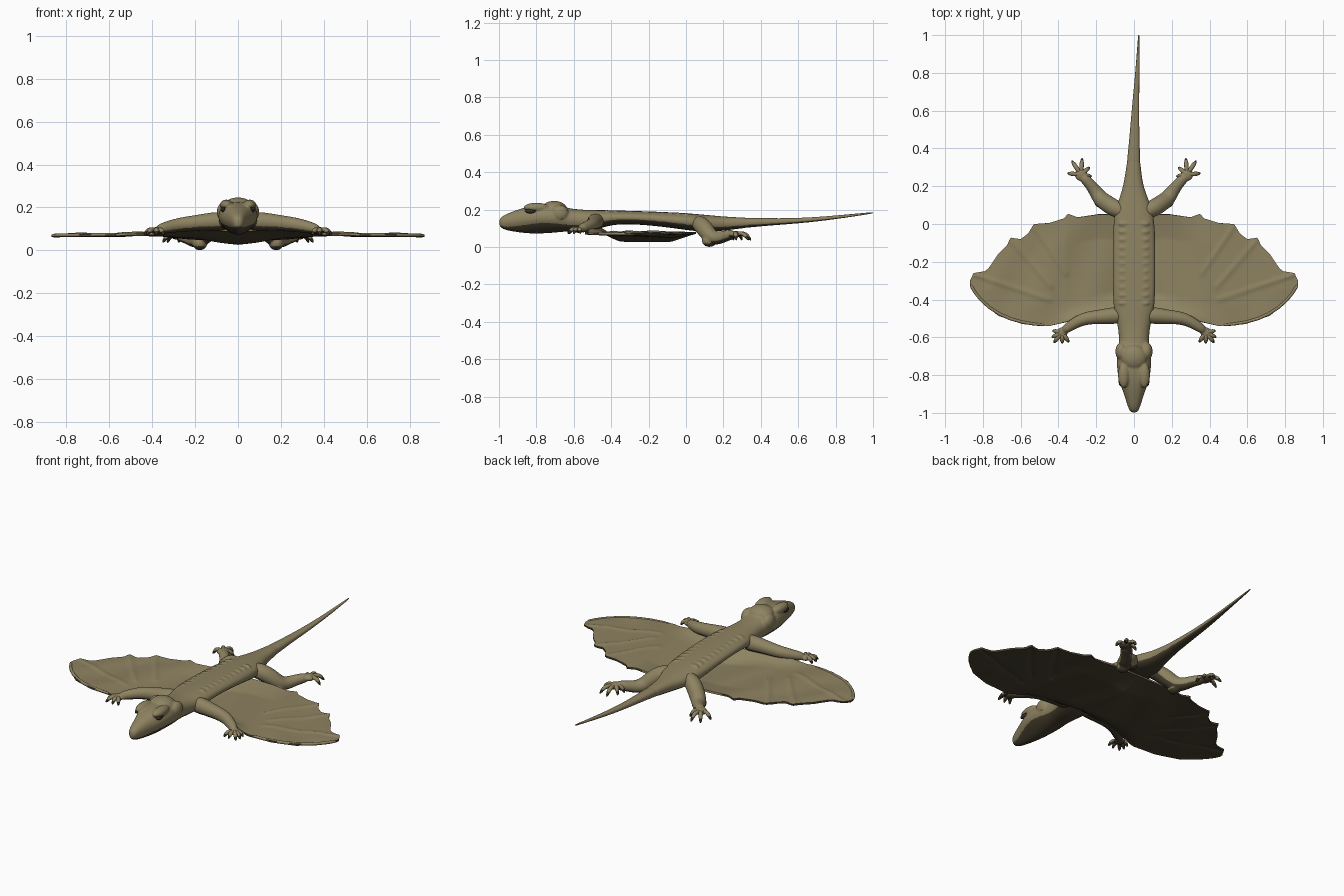
import bpy, bmesh, math
from mathutils import Vector

cube = bpy.data.objects.get("Cube")
if cube:
    bpy.data.objects.remove(cube)


def material(name, rgb):
    m = bpy.data.materials.new(name)
    m.use_nodes = True
    m.diffuse_color = (*rgb, 1)
    m.node_tree.nodes["Principled BSDF"].inputs["Base Color"].default_value = (*rgb, 1)
    return m


SKIN = material("olive_skin", (0.27, 0.225, 0.12))
BELLY = material("dark_underside", (0.062, 0.05, 0.028))
DARK = material("dark_eye_and_claw", (0.035, 0.029, 0.018))


def finish(bm, name, mirror=False, subdiv=0, voxel=0, thickness=0, under=-.5, mat=None):
    """Apply the modifiers, then colour faces that look down dark."""
    bmesh.ops.recalc_face_normals(bm, faces=bm.faces)
    me = bpy.data.meshes.new(name)
    bm.to_mesh(me)
    bm.free()
    ob = bpy.data.objects.new(name, me)
    bpy.context.collection.objects.link(ob)
    if mirror:
        ob.modifiers.new("mirror", 'MIRROR')
    if subdiv:
        s = ob.modifiers.new("smooth", 'SUBSURF')
        s.levels = s.render_levels = subdiv
    if voxel:
        r = ob.modifiers.new("fuse", 'REMESH')
        r.mode = 'VOXEL'
        r.voxel_size = voxel
        s = ob.modifiers.new("soften", 'SMOOTH')
        s.iterations = 6
    if thickness:
        s = ob.modifiers.new("thickness", 'SOLIDIFY')
        s.thickness = thickness
        s.offset = -1 if me.polygons[0].normal.z > 0 else 1
    baked = bpy.data.meshes.new_from_object(ob.evaluated_get(bpy.context.evaluated_depsgraph_get()))
    ob.modifiers.clear()
    ob.data = baked
    bpy.data.meshes.remove(me)
    baked.name = name
    baked.materials.clear()
    for m in ([mat] if mat else [SKIN, BELLY]):
        baked.materials.append(m)
    for p in baked.polygons:
        p.use_smooth = True
        p.material_index = 1 if not mat and p.normal.z < under else 0
    baked.set_sharp_from_angle(angle=math.radians(50))


def skin_rings(bm, rings):
    loops = [[bm.verts.new(p) for p in r] for r in rings]
    n = len(loops[0])
    for a, b in zip(loops, loops[1:]):
        for i in range(n):
            bm.faces.new((a[i], a[(i + 1) % n], b[(i + 1) % n], b[i]))
    bm.faces.new(loops[0])
    bm.faces.new(loops[-1])


def tube(bm, pts, n=10):
    """Round limb through (x, y, z, radius) points."""
    c = [Vector(p[:3]) for p in pts]
    rings = []
    for i, p in enumerate(pts):
        t = (c[min(i + 1, len(c) - 1)] - c[max(i - 1, 0)]).normalized()
        u = t.cross(Vector((0, 0, 1))).normalized()
        v = u.cross(t)
        rings.append([c[i] + p[3] * 1.04 * (u * math.cos(k * math.tau / n) + v * math.sin(k * math.tau / n))
                      for k in range(n)])
    skin_rings(bm, rings)


def blob(bm, centre, size):
    r = bmesh.ops.create_uvsphere(bm, u_segments=16, v_segments=10, radius=1)
    for v in r["verts"]:
        v.co = Vector([c + s * q for c, s, q in zip(centre, size, v.co)])


def lerp(table, x):
    for (x0, y0), (x1, y1) in zip(table, table[1:]):
        if x <= x1:
            return y0 + (y1 - y0) * (x - x0) / (x1 - x0)
    return table[-1][1]


# Head, trunk and tail: y, centre x, half width, bottom, top, chin taper
SECTIONS = [
    (-1.0, 0, .018, .108, .152, .2), (-.97, 0, .033, .09, .174, .25),
    (-.9, 0, .054, .078, .2, .4), (-.83, 0, .082, .07, .224, .45),
    (-.75, 0, .095, .072, .23, .4), (-.68, 0, .092, .078, .222, .25),
    (-.62, 0, .077, .085, .205, .1), (-.53, 0, .088, .08, .198, .1),
    (-.46, 0, .108, .098, .198, 0), (-.38, 0, .113, .125, .196, 0),
    (-.2, 0, .114, .118, .191, 0), (-.03, 0, .114, .095, .184, 0),
    (.08, 0, .1, .08, .175, 0), (.17, -.003, .062, .083, .166, 0),
    (.25, -.004, .044, .093, .16, 0), (.4, 0, .029, .112, .154, 0),
    (.6, .007, .02, .125, .153, 0), (.8, .018, .011, .148, .168, 0),
    (.99, .025, .004, .178, .186, 0), (1.0, .025, .003, .18, .186, 0)]


def loft(bm, sections):
    rings = []
    for y, cx, w, lo, hi, taper in sections:
        ring = []
        for k in range(20):
            a = k * math.tau / 20
            c, s = math.cos(a), math.sin(a)
            px = math.copysign(abs(c) ** .85, c) * (1 - taper * max(0, -s))
            pz = math.copysign(abs(s) ** .85, s)
            ring.append((cx + w * px, y, (lo + hi) / 2 + (hi - lo) / 2 * pz))
        rings.append(ring)
    skin_rings(bm, rings)


# Trunk and head fused with crown, brows, jaw muscles and rib bumps
bm = bmesh.new()
loft(bm, SECTIONS[:16])
blob(bm, (0, -.705, .205), (.072, .07, .042))
for side in (-1, 1):
    blob(bm, (side * .054, -.8, .211), (.032, .07, .026))
    blob(bm, (side * .066, -.675, .18), (.034, .05, .045))
    for i in range(11):
        blob(bm, (side * .055, -.42 + i * .042, .186 - i * .0014), (.028, .014, .012))
finish(bm, "head_and_trunk", subdiv=2, voxel=.005)
bm = bmesh.new()
loft(bm, SECTIONS[14:])
finish(bm, "tail", subdiv=2)
bm = bmesh.new()
blob(bm, (.07, -.83, .192), (.012, .03, .013))
finish(bm, "eyes", mirror=True, mat=DARK)

# Gliding membrane: leading and scalloped trailing edge
FRONT = [(0, -.45), (.2, -.48), (.45, -.54), (.59, -.53), (.72, -.485),
         (.81, -.41), (.85, -.355), (.868, -.32)]
REAR = [(0, .05), (.19, .05), (.3, .035), (.35, .055), (.37, .03), (.45, .005),
        (.53, .0), (.56, -.05), (.6, -.08), (.655, -.072), (.67, -.11),
        (.72, -.16), (.77, -.235), (.79, -.25), (.85, -.26), (.868, -.3)]
VEINS = [((.45, -.4), (.84, -.27)), ((.44, -.33), (.655, -.08)), ((.36, -.26), (.53, -.01))]


def vein_ridge(x, y):
    p, height = Vector((x, y)), 0
    for a, b in VEINS:
        a, b = Vector(a), Vector(b)
        t = max(0, min(1, (p - a).dot(b - a) / (b - a).length_squared))
        height = max(height, math.exp(-((p - a.lerp(b, t)).length / .013) ** 2))
    return .005 * height


def wing_z(x, y):
    f, r = lerp(FRONT, x), lerp(REAR, x)
    window = max(0, min(1, (y - f) / .1, (r - y) / .13))
    sag = .04 * max(0, 1 - x / .36) * window
    lift = .02 * max(0, min(1, (.42 - x) / .1)) * math.exp(-((y - f) / .04) ** 2)
    ripple = .004 * window * math.sin(x * 22 + y * 8)
    return .081 - sag + lift + ripple - .008 * (x / .87) ** 2 + vein_ridge(x, y)


bm = bmesh.new()
COLS, ROWS = 100, 44
grid = []
for i in range(COLS + 1):
    x = .868 * i / COLS
    f, r = lerp(FRONT, x), lerp(REAR, x)
    ys = [f + (r - f) * j / ROWS for j in range(ROWS + 1)]
    grid.append([bm.verts.new((x, y, wing_z(x, y))) for y in ys])
for a, b in zip(grid, grid[1:]):
    for j in range(ROWS):
        bm.faces.new((a[j], b[j], b[j + 1], a[j + 1]))
finish(bm, "wing_membrane", mirror=True, thickness=.011, under=.1)

# Leading edge rim
bm = bmesh.new()
tube(bm, [(x, y + .004, wing_z(x, y) - .004, .009) for x, y in FRONT[2:]], 8)
finish(bm, "wing_rim", mirror=True, subdiv=1, under=-.3)


# Limbs fused with their palms, then splayed toes with dark claws
def limb(name, path, palm, palm_size, toes, tip_z, heel=None):
    bm = bmesh.new()
    tube(bm, path, 12)
    blob(bm, palm, palm_size)
    if heel:
        blob(bm, *heel)
    finish(bm, name + "_legs", mirror=True, subdiv=2, voxel=.005)
    toe_bm, claw_bm = bmesh.new(), bmesh.new()
    p = Vector(palm)
    for x, y in toes:
        tip = Vector((x, y, tip_z))
        mid, end = p.lerp(tip, .55), p.lerp(tip, .8)
        end.z = (p.z + tip_z) / 2 + .006
        tube(toe_bm, [(*p, .014), (mid.x, mid.y, p.z + .008, .012), (*end, .012),
                      (*end.lerp(tip, .3), .008)], 8)
        tube(claw_bm, [(*end, .009), (*end.lerp(tip, .5), .009), (*tip, .002)], 8)
    finish(toe_bm, name + "_toes", mirror=True, subdiv=1, under=-.3)
    finish(claw_bm, name + "_claws", mirror=True, subdiv=1, mat=DARK)


limb("front", [(.04, -.48, .135, .045), (.11, -.485, .135, .045), (.19, -.492, .128, .037),
               (.27, -.5, .12, .034), (.33, -.535, .108, .028), (.38, -.57, .095, .022)],
     (.38, -.575, .092), (.03, .03, .017),
     [(.345, -.625), (.38, -.632), (.425, -.628), (.435, -.6), (.43, -.565)], .07)
limb("hind", [(.04, .06, .13, .04), (.1, .08, .122, .046), (.145, .11, .085, .046),
              (.18, .135, .05, .042), (.205, .175, .046, .035), (.24, .22, .062, .028),
              (.28, .26, .068, .027)],
     (.28, .262, .068), (.036, .036, .019),
     [(.225, .252), (.235, .3), (.275, .348), (.33, .335), (.352, .268)], .035,
     ((.178, .125, .034), (.036, .042, .034)))
